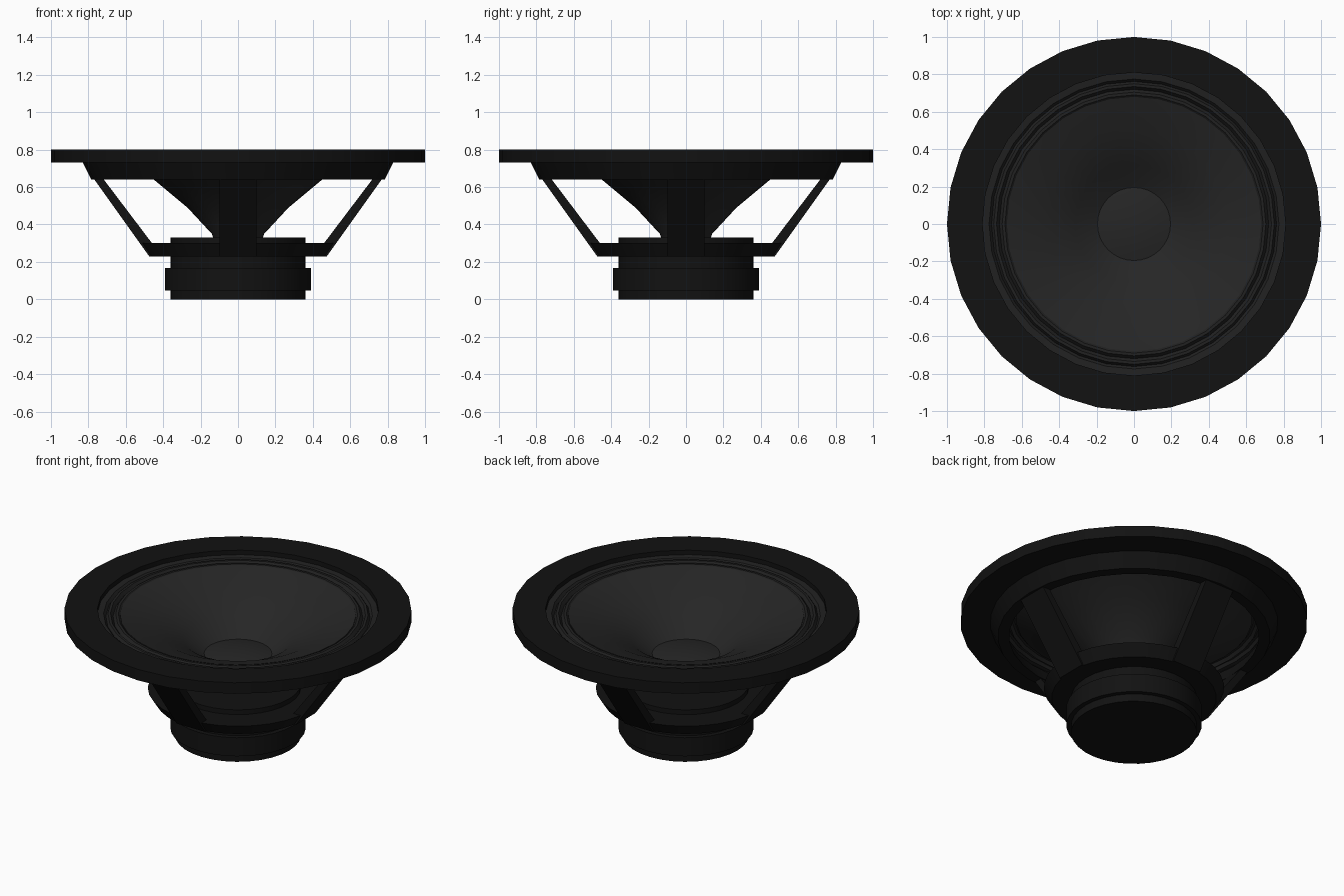
import bpy, bmesh, math

if "Cube" in bpy.data.objects:
    bpy.data.objects.remove(bpy.data.objects["Cube"])

SIDES = 32


def material(name, v):
    m = bpy.data.materials.new(name)
    m.diffuse_color = (v, v, v, 1)
    m.use_nodes = True
    m.node_tree.nodes["Principled BSDF"].inputs["Base Color"].default_value = m.diffuse_color
    return m


FRAME = material("frame_black", 0.006)
CONE = material("cone_grey", 0.019)
RUBBER = material("surround_grey", 0.015)


def finish(name, bm, mat, angle=30):
    bmesh.ops.remove_doubles(bm, verts=bm.verts, dist=1e-5)
    bmesh.ops.recalc_face_normals(bm, faces=bm.faces)
    me = bpy.data.meshes.new(name)
    bm.to_mesh(me)
    bm.free()
    me.materials.append(mat)
    ob = bpy.data.objects.new(name, me)
    bpy.context.collection.objects.link(ob)
    bpy.ops.object.select_all(action='DESELECT')
    bpy.context.view_layer.objects.active = ob
    ob.select_set(True)
    bpy.ops.object.shade_smooth_by_angle(angle=math.radians(angle))
    return ob


def lathe(name, profile, mat, closed=False, angle=30):
    """Spin an (r, z) profile around the z axis."""
    bm = bmesh.new()
    pts = profile + profile[:1] if closed else profile
    vs = [bm.verts.new((r, 0, z)) for r, z in pts]
    es = [bm.edges.new(p) for p in zip(vs, vs[1:])]
    bmesh.ops.spin(bm, geom=vs + es, cent=(0, 0, 0), axis=(0, 0, 1),
                   angle=math.tau, steps=SIDES, use_duplicate=False)
    bmesh.ops.remove_doubles(bm, verts=bm.verts, dist=1e-5)
    return finish(name, bm, mat, angle)


# Mounting flange with the tapered skirt below it
lathe("flange", [(.81, .80), (1, .80), (1, .73), (.83, .73), (.785, .64),
                 (.72, .64), (.75, .72), (.81, .76)], FRAME, True)

# Corrugated surround
lathe("surround", [(.815, .772), (.775, .768), (.762, .752), (.75, .770),
                   (.735, .770), (.72, .750), (.705, .768), (.69, .768),
                   (.675, .755)], RUBBER, angle=20)

# Cone shell: upper face, then underside down to the neck
lathe("cone", [(.68, .765), (.50, .705), (.315, .615), (.195, .52),
               (.13, .50), (.13, .32), (.14, .35), (.27, .49),
               (.45, .64), (.68, .755)], CONE, True)

# Dust cap
lathe("dust_cap", [(.197, .52), (.14, .533), (.07, .541), (0, .544)], CONE)

# Lower basket ring
lathe("basket_ring", [(.34, .30), (.52, .30), (.475, .23), (.34, .23)],
      FRAME, True)

# Four basket arms
for i in range(4):
    bm = bmesh.new()
    outline = [(.475, .23), (.775, .65), (.725, .65), (.46, .30), (.42, .23)]
    face = bm.faces.new([bm.verts.new((r, -.1, z)) for r, z in outline])
    ext = bmesh.ops.extrude_face_region(bm, geom=[face])
    bmesh.ops.translate(bm, vec=(0, .2, 0), verts=[
        g for g in ext["geom"] if isinstance(g, bmesh.types.BMVert)])
    arm = finish(f"basket_arm_{i + 1}", bm, FRAME)
    arm.rotation_euler.z = i * math.pi / 2

# Magnet stack: back plate, magnet and top plate housing
lathe("back_plate", [(0, 0), (.362, 0), (.362, .06), (0, .06)], FRAME)
lathe("magnet", [(0, .048), (.39, .048), (.39, .166), (0, .166)], FRAME)
lathe("motor_housing", [(0, .16), (.362, .16), (.362, .33), (0, .33)], FRAME)
